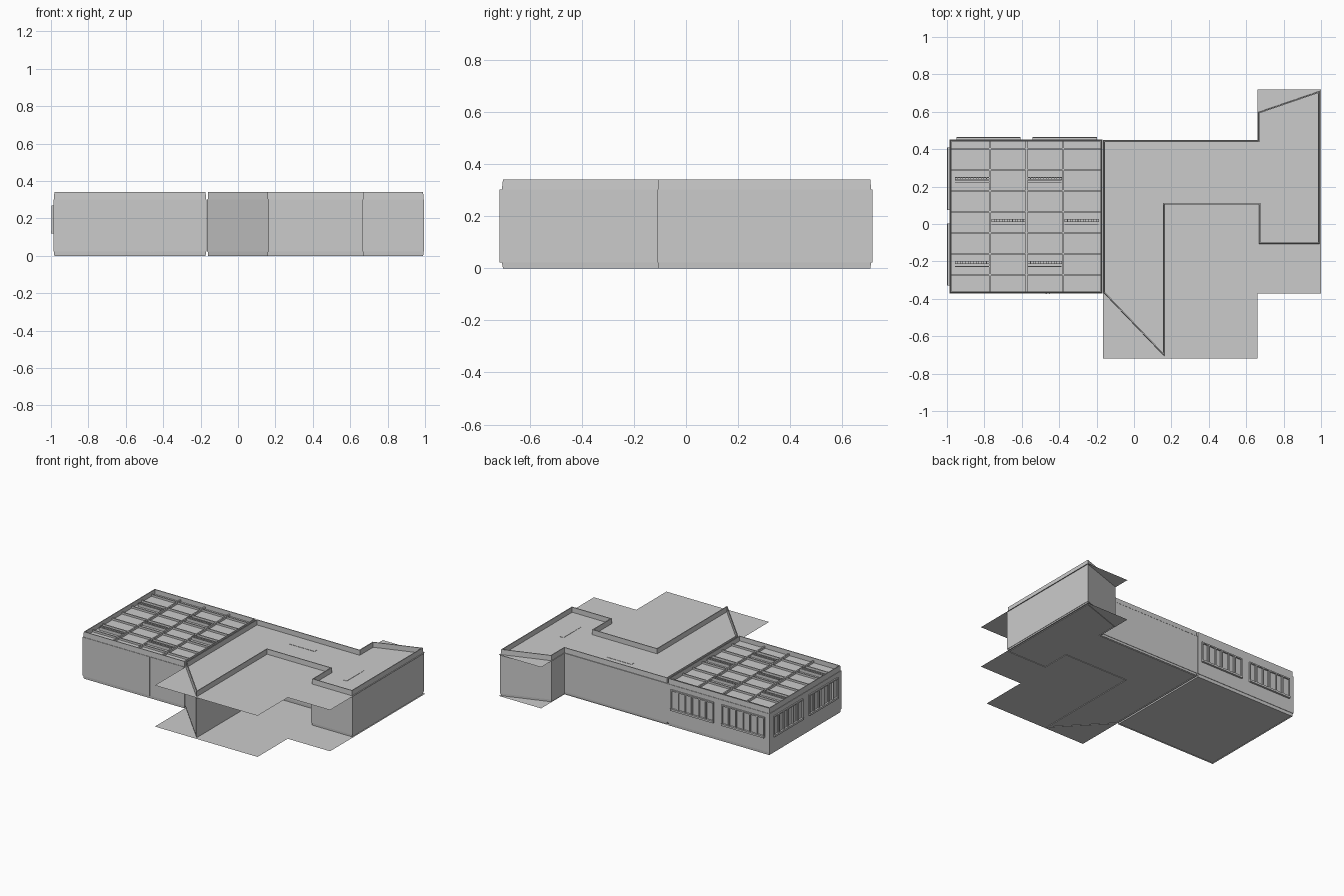
import bpy, bmesh
from mathutils import Vector

if "Cube" in bpy.data.objects:
    bpy.data.objects.remove(bpy.data.objects["Cube"])


def make(name, bm):
    bmesh.ops.recalc_face_normals(bm, faces=bm.faces)
    me = bpy.data.meshes.new(name)
    bm.to_mesh(me)
    bm.free()
    ob = bpy.data.objects.new(name, me)
    bpy.context.collection.objects.link(ob)
    return ob


def add_box(bm, x0, x1, y0, y1, z0, z1):
    vs = bmesh.ops.create_cube(bm, size=1)['verts']
    for v in vs:
        v.co = Vector((x0 + (v.co.x + .5) * (x1 - x0),
                       y0 + (v.co.y + .5) * (y1 - y0),
                       z0 + (v.co.z + .5) * (z1 - z0)))


def boxes(name, items):
    bm = bmesh.new()
    for b in items:
        add_box(bm, *b)
    return make(name, bm)


def inset(poly, d):
    # mitred inset of a counter-clockwise outline
    out, n = [], len(poly)
    for i in range(n):
        p = Vector(poly[i])
        a = (p - Vector(poly[i - 1])).normalized()
        b = (Vector(poly[(i + 1) % n]) - p).normalized()
        na, nb = Vector((-a.y, a.x)), Vector((-b.y, b.x))
        out.append(p + (na + nb) * d / (1 + na.dot(nb)))
    return out


def sweep(name, poly, profile):
    # profile: closed list of (inset, z) carried round the outline
    bm = bmesh.new()
    rings = [[bm.verts.new((p.x, p.y, z)) for p in inset(poly, d)] for d, z in profile]
    n = len(poly)
    for j, r in enumerate(rings):
        s = rings[(j + 1) % len(rings)]
        for i in range(n):
            k = (i + 1) % n
            bm.faces.new((r[i], r[k], s[k], s[i]))
    return make(name, bm)


def sheet(name, poly, z):
    bm = bmesh.new()
    bm.faces.new([bm.verts.new((x, y, z)) for x, y in poly])
    return make(name, bm)


# room outlines, counter-clockwise
hall = [(-.165, -.37), (.165, -.715), (.165, .1), (.665, .1), (.665, -.11),
        (.995, -.11), (.995, .715), (.66, .6), (.66, .45), (-.165, .45)]
classroom = [(-.987, -.372), (-.168, -.372), (-.168, .452), (-.987, .452)]
slab = [(-.165, -.37), (-.165, -.718), (.66, -.718), (.66, -.372), (1, -.372),
        (1, .72), (.66, .72), (.66, .45), (-.165, .45)]

# walls with slightly inset base and top bands
for label, poly in (("hall", hall), ("classroom", classroom)):
    sweep(label + "_wall", poly, [(0, .022), (0, .302), (.005, .302), (.005, .022)])
    sweep(label + "_base_band", poly, [(.005, 0), (.003, .024), (.01, .024), (.01, 0)])
    sweep(label + "_top_band", poly, [(.003, .298), (.005, .34), (.011, .34), (.011, .298)])

# floors and ceilings; the hall sheets overshoot the walls
sheet("hall_floor", slab, .004)
sheet("hall_ceiling", slab, .303)
room_rect = inset(classroom, .006)
sheet("classroom_floor", room_rect, .004)
sheet("classroom_ceiling", room_rect, .306)

# ceiling grid over the classroom
x0, x1, y0, y1 = -.976, -.179, -.361, .441
grid = [(x - .005, x + .005, y0, y1, .304, .321) for x in (-.77, -.575, -.378)]
grid += [(x0, x1, .01 + i * .1125 - .004 + .056, .01 + i * .1125 + .004 + .056, .304, .32)
         for i in range(-4, 4) if y0 < .066 + i * .1125 < y1]
boxes("ceiling_grid", grid)

# louvred ceiling lights in a staggered pattern
for x, y in [(-.867, .235), (-.478, .235), (-.672, .012), (-.28, .012),
             (-.867, -.213), (-.478, -.213)]:
    parts = [(x - .091, x + .091, y - .016, y + .016, .303, .310)]
    parts += [(x - .091, x + .091, y + s - .002, y + s + .002, .308, .328)
              for s in (-.014, 0, .014)]
    parts += [(x - .091 + i * .014, x - .088 + i * .014, y, y + .015, .308, .326)
              for i in range(14)]
    boxes("ceiling_light", parts)

# flush hall lights
boxes("hall_light", [(.195, .395, .315, .345, .301, .305)])
boxes("wing_light", [(.802, .832, .06, .26, .301, .305)])


# windows: frame, uprights, mid rails and sill, as (along, out, z) boxes
def window(name, start, width, on_back):
    z0, z1, t = .12, .27, .007
    parts = [(0, width, 0, .01, z1 - .009, z1), (0, width, 0, .014, z0, z0 + .014)]
    for i in range(7):
        c = t / 2 + i * (width - t) / 6
        parts.append((c - t / 2, c + t / 2, 0, .01, z0, z1))
        if i % 2:
            parts.append((c + t, c + t * 1.7, 0, .007, z0, z1))
    if on_back:
        items = [(start + a, start + b, .45 + c, .452 + d, e, f) for a, b, c, d, e, f in parts]
    else:
        items = [(-.986 - d, -.985 - c, start + a, start + b, e, f) for a, b, c, d, e, f in parts]
    boxes(name, items)


for i, s in enumerate((-.95, -.542)):
    window("back_window", s, .343, True)
for s in (-.33, .075):
    window("side_window", s, .333, False)

# narrow upright trims on the front wall
boxes("front_trim", [(x, x + .007, -.375, -.37, .02, .3) for x in (-.472, -.455)])
